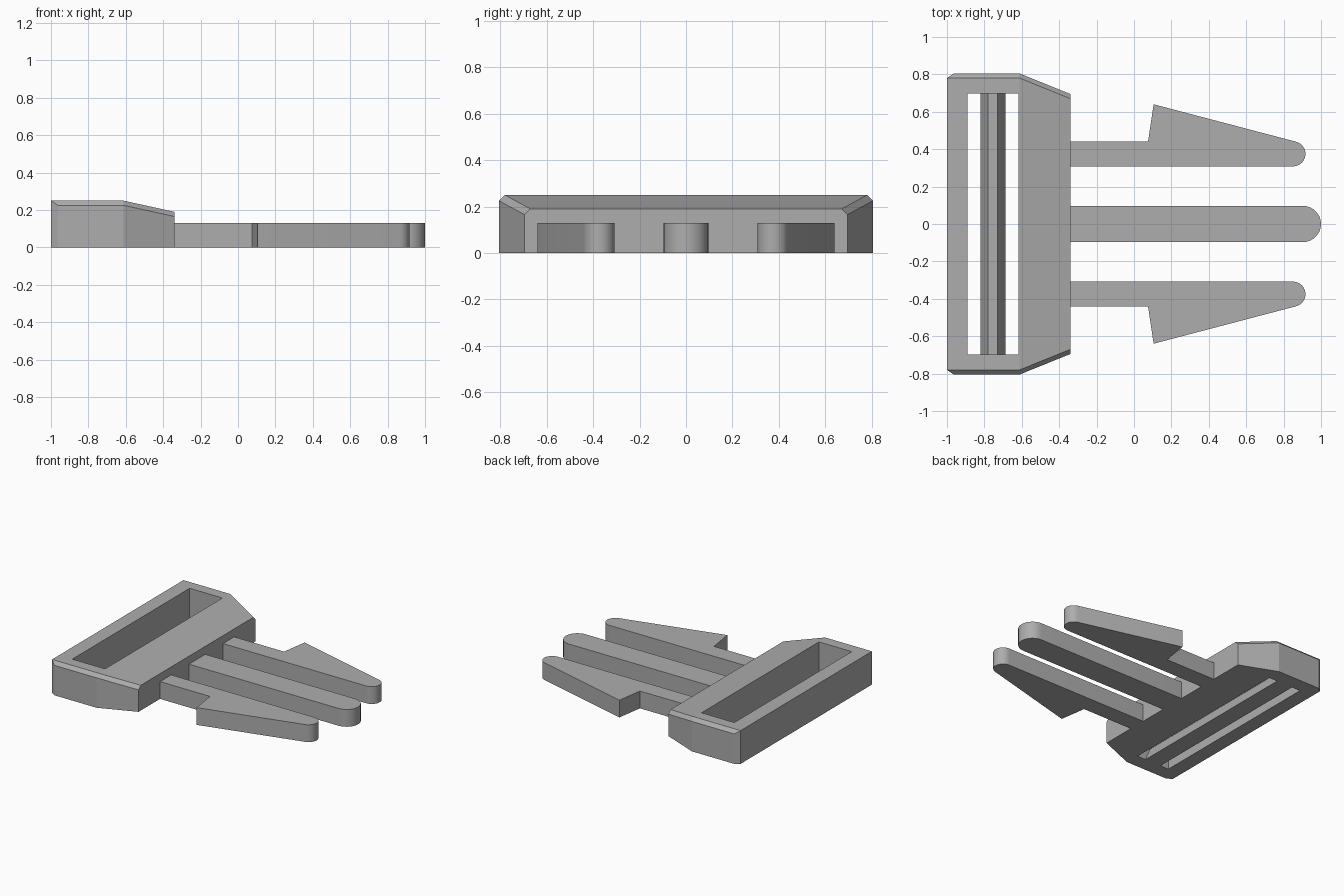
import bpy, bmesh, math

cube = bpy.data.objects.get("Cube")
if cube:
    bpy.data.objects.remove(cube, do_unlink=True)

grey = bpy.data.materials.new("plain grey")
grey.use_nodes = True
color = (0.42, 0.42, 0.42, 1)
grey.diffuse_color = color
grey.node_tree.nodes["Principled BSDF"].inputs["Base Color"].default_value = color


def add_object(name, bm):
    bmesh.ops.recalc_face_normals(bm, faces=bm.faces)
    mesh = bpy.data.meshes.new(name)
    bm.to_mesh(mesh)
    bm.free()
    mesh.materials.append(grey)
    obj = bpy.data.objects.new(name, mesh)
    bpy.context.collection.objects.link(obj)
    return obj


def extrude(name, points, offset):
    """Solid made by pushing a flat outline along an offset."""
    bm = bmesh.new()
    face = bm.faces.new([bm.verts.new(p) for p in points])
    top = bmesh.ops.extrude_face_region(bm, geom=[face], use_keep_orig=True)["geom"]
    bmesh.ops.translate(bm, vec=offset, verts=[v for v in top if isinstance(v, bmesh.types.BMVert)])
    return add_object(name, bm)


def shade(obj):
    bpy.ops.object.select_all(action="DESELECT")
    obj.select_set(True)
    bpy.context.view_layer.objects.active = obj
    bpy.ops.object.shade_smooth_by_angle(angle=math.radians(22))


def arc(cx, cy, r, start, end, steps=14):
    angles = [math.radians(start + (end - start) * i / steps) for i in range(steps + 1)]
    return [(cx + r * math.cos(a), cy + r * math.sin(a)) for a in angles]


BACK, CREASE, FRONT = -1.0, -0.612, -0.34
SLOT_BACK, SLOT_FRONT, SLOT_Y = -0.89, -0.617, 0.697
PRONG_H = 0.13

# Strap frame: convex block with sloped front and chamfered end edges
top = [(BACK, 0.78, 0.25), (CREASE, 0.78, 0.25), (FRONT, 0.67, 0.19)]
shoulder = [(-0.963, 0.805, 0.225), (CREASE, 0.805, 0.225), (FRONT, 0.695, 0.165)]
base = [(BACK, 0.78, 0)] + [(x, y, 0) for x, y, z in shoulder]
bm = bmesh.new()
for x, y, z in top + shoulder + base:
    for side in (1, -1):
        bm.verts.new((x, side * y, z))
bmesh.ops.convex_hull(bm, input=bm.verts)
bmesh.ops.dissolve_limit(bm, angle_limit=0.02, verts=bm.verts, edges=bm.edges)
frame = add_object("strap_frame", bm)

# Strap slot cut through the frame
slot = [(SLOT_BACK, -SLOT_Y, -0.1), (SLOT_FRONT, -SLOT_Y, -0.1),
        (SLOT_FRONT, SLOT_Y, -0.1), (SLOT_BACK, SLOT_Y, -0.1)]
cutter = extrude("slot_cutter", slot, (0, 0, 0.5))
cutter.hide_render = True
cut = frame.modifiers.new("slot", "BOOLEAN")
cut.operation, cut.solver, cut.object = "DIFFERENCE", "EXACT", cutter
bpy.ops.object.select_all(action="DESELECT")
frame.select_set(True)
bpy.context.view_layer.objects.active = frame
bpy.ops.object.modifier_apply(modifier=cut.name)
bpy.data.objects.remove(cutter, do_unlink=True)

# Low tapered bar across the slot
bar = [(-0.82, 0), (-0.78, 0.1), (-0.73, 0.1), (-0.687, 0)]
extrude("strap_bar", [(x, -SLOT_Y, z) for x, z in bar], (0, 2 * SLOT_Y, 0))

# Straight centre prong with round tip
outline = [(FRONT, -0.097)] + arc(0.903, 0, 0.097, -90, 90) + [(FRONT, 0.097)]
shade(extrude("centre_prong", [(x, y, 0) for x, y in outline], (0, 0, PRONG_H)))

# Barbed side prongs, mirrored
outline = ([(FRONT, 0.308)] + arc(0.85, 0.375, 0.067, -90, 75)
           + [(0.105, 0.64), (0.075, 0.44), (FRONT, 0.44)])
for name, side in (("left_side_prong", 1), ("right_side_prong", -1)):
    shade(extrude(name, [(x, side * y, 0) for x, y in outline], (0, 0, PRONG_H)))
